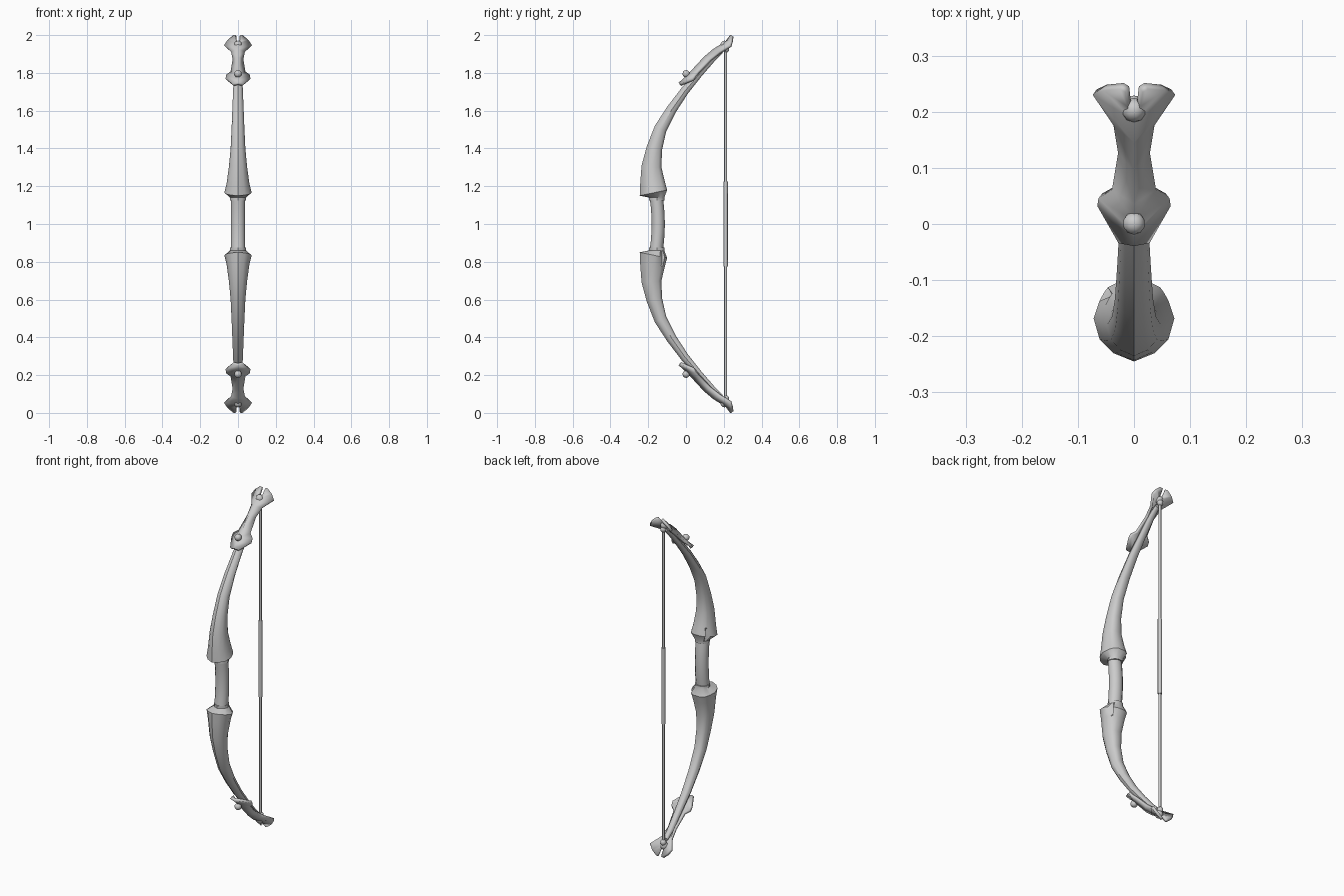
import bpy, bmesh
from math import pi, cos, sin
from mathutils import Matrix, Vector

if "Cube" in bpy.data.objects:
    bpy.data.objects.remove(bpy.data.objects["Cube"])

FLIP = Matrix.Translation((0, 0, 1)) @ Matrix.Rotation(pi, 4, 'Y') @ Matrix.Translation((0, 0, -1))


def finish(name, bm, angle=35, closed=True):
    if closed:
        bmesh.ops.recalc_face_normals(bm, faces=bm.faces)
    me = bpy.data.meshes.new(name)
    bm.to_mesh(me)
    bm.free()
    ob = bpy.data.objects.new(name, me)
    bpy.context.collection.objects.link(ob)
    bpy.ops.object.select_all(action='DESELECT')
    ob.select_set(True)
    bpy.context.view_layer.objects.active = ob
    bpy.ops.object.shade_smooth_by_angle(angle=angle * pi / 180)
    return ob


def loft(name, rings, angle=35):
    bm = bmesh.new()
    vs = [[bm.verts.new(p) for p in r] for r in rings]
    n = len(vs[0])
    for a, b in zip(vs, vs[1:]):
        for i in range(n):
            bm.faces.new((a[i], a[(i + 1) % n], b[(i + 1) % n], b[i]))
    bm.faces.new(vs[0])
    bm.faces.new(vs[-1])
    return finish(name, bm, angle)


def ball(name, loc, scale, cuts=1):
    bm = bmesh.new()
    bmesh.ops.create_icosphere(bm, subdivisions=cuts + 1, radius=1)
    bm.transform(Matrix.Translation(loc) @ Matrix.Diagonal((*scale, 1)))
    return finish(name, bm, 40)


def rod(name, y, z0, z1, r):
    ring = lambda z: [(r * cos(i * pi / 4), y + r * sin(i * pi / 4), z) for i in range(8)]
    return loft(name, [ring(z0), ring(z1)], 50)


def opposite(ob, name):
    c = ob.copy()
    c.name = name
    c.matrix_world = FLIP
    bpy.context.collection.objects.link(c)


# Limb: ridged cross-section (width, depth) lofted from collar to tip
half = [(.5, .1), (.85, .27), (1, .53), (.86, .74), (.75, .84), (.65, .91), (.3, 1)]
section = [(0, 0)] + half + [(-w, d) for w, d in reversed(half)]
# front y, front z, back y, back z, half width
stations = [
    (-.195, 1.125, -.115, 1.125, .042), (-.195, 1.14, -.115, 1.14, .042),
    (-.245, 1.15, -.10, 1.18, .072), (-.243, 1.205, -.112, 1.225, .06),
    (-.235, 1.31, -.13, 1.30, .048), (-.208, 1.41, -.127, 1.39, .039),
    (-.165, 1.52, -.105, 1.49, .034), (-.10, 1.62, -.055, 1.59, .03),
    (-.022, 1.722, .01, 1.69, .026), (.07, 1.82, .085, 1.785, .021),
    (.14, 1.895, .15, 1.86, .018), (.19, 1.925, .195, 1.905, .015)]
rings = [[Vector((w * u, yf + (yb - yf) * d, zf + (zb - zf) * d)) for u, d in section]
         for yf, zf, yb, zb, w in stations]
rings[2][10] += Vector((.016, -.004, .035))   # small notch in the socket rim
limb = loft("upper_limb", rings)
opposite(limb, "lower_limb")

# Tip plate: ridge and edge lines of one half, mirrored and thickened
ridge = [(0, -.035, 1.742), (0, -.012, 1.762), (0, .01, 1.785), (0, .04, 1.815), (0, .10, 1.88),
         (0, .15, 1.922), (0, .19, 1.947), (.009, .215, 1.965), (.012, .24, 1.998)]
edge = [(.025, -.03, 1.737), (.062, .037, 1.765), (.06, .05, 1.785), (.035, .065, 1.802),
        (.023, .13, 1.868), (.032, .18, 1.908), (.07, .235, 1.942), (.052, .243, 1.97), (.022, .246, 1.995)]
bm = bmesh.new()
rows = [(bm.verts.new(a), bm.verts.new(b)) for a, b in zip(ridge, edge)]
for (a, b), (c, d) in zip(rows, rows[1:]):
    bm.faces.new((a, b, d, c))
plate = finish("upper_tip_plate", bm, 25, closed=False)
mir = plate.modifiers.new("mirror", 'MIRROR')
mir.merge_threshold = .001
sol = plate.modifiers.new("thickness", 'SOLIDIFY')
sol.thickness = .015
sol.offset = 0
opposite(plate, "lower_tip_plate")

# Studs and string knots
for name, loc, scale in [("plate_stud", (0, .001, 1.795), (.02, .02, .02)),
                         ("tip_stud", (0, .203, 1.947), (.022, .022, .024)),
                         ("string_knot", (0, .212, 1.925), (.017, .017, .018))]:
    opposite(ball("upper_" + name, loc, scale), "lower_" + name)

# Grip, bowed slightly back at the middle
grip = []
for k in range(7):
    t = k / 3 - 1
    yc = -.147 - .009 * t * t
    grip.append([(.038 * cos(i * pi / 6), yc + .035 * sin(i * pi / 6), 1 + .13 * t) for i in range(12)])
loft("grip", grip)

# String with thicker centre wrap
rod("string", .21, .07, 1.93, .0075)
rod("string_wrap", .21, .775, 1.225, .0115)
